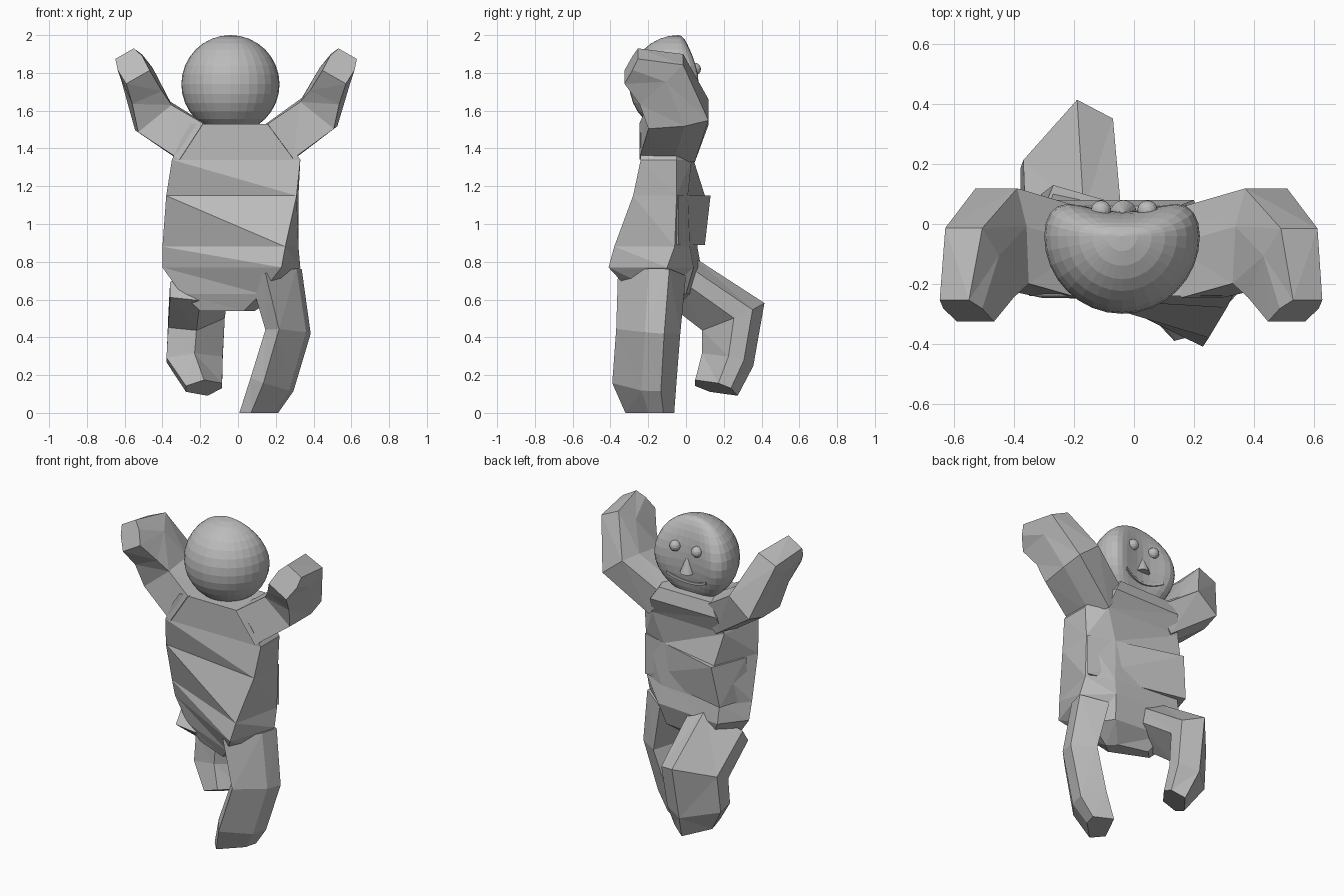
import bpy, bmesh, math
from mathutils import Vector, Matrix

cube = bpy.data.objects.get("Cube")
if cube:
    bpy.data.objects.remove(cube, do_unlink=True)

grey = bpy.data.materials.new("plain grey")
grey.use_nodes = True
grey.diffuse_color = (0.5, 0.5, 0.5, 1)
grey.node_tree.nodes["Principled BSDF"].inputs["Base Color"].default_value = (0.5, 0.5, 0.5, 1)


def finish(name, bm):
    """Turn a bmesh into a named, flat shaded object."""
    bmesh.ops.recalc_face_normals(bm, faces=bm.faces)
    mesh = bpy.data.meshes.new(name)
    bm.to_mesh(mesh)
    bm.free()
    mesh.materials.append(grey)
    obj = bpy.data.objects.new(name, mesh)
    bpy.context.collection.objects.link(obj)
    return obj


def skin(name, rings):
    """Join rings of points into a closed solid."""
    bm = bmesh.new()
    loops = [[bm.verts.new(p) for p in ring] for ring in rings]
    for low, high in zip(loops, loops[1:]):
        for i in range(len(low)):
            j = (i + 1) % len(low)
            bm.faces.new((low[i], low[j], high[j], high[i]))
    bm.faces.new(loops[0])
    bm.faces.new(loops[-1])
    bmesh.ops.triangulate(bm, faces=bm.faces)
    return finish(name, bm)


def stack(name, sections):
    """Stack of flat outlines, each given by its height and its corners."""
    return skin(name, [[(x, y, z) for x, y in corners] for z, *corners in sections])


def limb(name, sections, across, profile):
    """Loft a profile along a path: centre, half size along 'across', other half size."""
    path = [Vector(s[0]) for s in sections]
    rings = []
    for i, (_, a, b) in enumerate(sections):
        ahead = path[min(i + 1, len(path) - 1)] - path[i]
        behind = path[i] - path[max(i - 1, 0)]
        t = (ahead.normalized() + behind.normalized()).normalized()
        u = (across - across.dot(t) * t).normalized()
        v = t.cross(u)
        ring = [path[i] + u * p * a + v * q * b for p, q in profile]
        rings.append([Vector((p.x, p.y, max(p.z, 0))) for p in ring])
    return skin(name, rings)


# Torso, twisted at the hips
stack("torso", [
    (.54, (-.2, -.1), (.03, -.2), (.09, -.15), (.04, -.1), (-.15, -.05)),
    (.63, (-.3, -.09), (.12, -.28), (.22, -.12), (.14, 0), (-.2, .03)),
    (.77, (-.4, -.07), (.23, -.41), (.33, -.1), (.17, .04), (-.28, .08)),
    (.88, (-.4, -.1), (.25, -.38), (.32, -.06), (.16, .02), (-.28, .06)),
    (1.15, (-.38, -.19), (.31, -.28), (.32, -.05), (.15, .01), (-.27, .1)),
    (1.34, (-.35, -.24), (.33, -.24), (.33, -.05), (.22, .03), (-.3, .04)),
    (1.45, (-.3, -.24), (.26, -.24), (.26, -.05), (.2, .08), (-.27, .08)),
    (1.53, (-.25, -.24), (.19, -.24), (.19, -.05), (.15, .06), (-.22, .06))])

# Raised belly panel, set at a slant
stack("belly_panel", [
    (.89, (-.37, -.1), (.2, -.1), (.32, -.04), (-.31, .1)),
    (1.15, (-.36, -.1), (.2, -.1), (.32, -.04), (-.27, .13))])

# Arms, raised with the hands turned back
arm_shape = ((1, .75), (.2, 1), (-1, .95), (-1, -.95), (.2, -1), (1, -.75))
for side, name in ((1, "left_arm"), (-1, "right_arm")):
    shift = min(side, 0) * .02
    limb(name, [
        ((side * .2 + shift, -.1, 1.42), .15, .12),
        ((side * .43 + shift, -.04, 1.59 + shift), .16, .12),
        ((side * .505 + shift, -.13, 1.77), .16, .09),
        ((side * .545 + shift, -.29, 1.84), .08, .075)],
        Vector((0, 1, 0)), arm_shape)

# Legs, one standing and one lifted forward
x_axis = Vector((1, 0, 0))
limb("standing_leg", [
    ((.2, -.18, .74), .14, .18),
    ((.265, -.2, .43), .12, .17),
    ((.18, -.22, .15), .12, .17),
    ((.11, -.19, -.03), .11, .13)], x_axis,
    ((1, -.5), (.8, .1), (-.4, 1), (-1, .4), (-.1, -1)))
limb("lifted_leg", [
    ((-.2, -.04, .71), .16, .14),
    ((-.22, .25, .51), .15, .18),
    ((-.23, .22, .28), .15, .14),
    ((-.18, .16, .13), .1, .12)], x_axis,
    ((0, 1), (1, 0), (1, -.6), (.2, -1), (-1, .2), (-1, .9)))

# Head: a ball with a flattened, slightly hollow face
centre = Vector((-.04, -.04, 1.74))


def face_depth(x, y):
    return y * (.31 + 8 * x * x)


bm = bmesh.new()
bmesh.ops.create_uvsphere(bm, u_segments=32, v_segments=16, radius=.26)
for v in bm.verts:
    if v.co.y > 0:
        v.co.y = face_depth(v.co.x, v.co.y)
    v.co += centre
finish("head", bm)

# Eyes
for name, x in (("left_eye", .045), ("right_eye", -.11)):
    bm = bmesh.new()
    bmesh.ops.create_uvsphere(bm, u_segments=16, v_segments=8, radius=.034,
                              matrix=Matrix.Translation((x, .045, 1.82)))
    finish(name, bm)

# Nose
bm = bmesh.new()
bmesh.ops.create_cone(bm, cap_ends=True, segments=16, radius1=.045, radius2=0, depth=.11,
                      matrix=Matrix.Translation((-.035, .035, 1.72)))
finish("nose", bm)

# Mouth: a thin smiling lip
rings = []
for i in range(9):
    x = (i - 4) * .035
    z = -.14 + x * x * 2
    y = face_depth(x, math.sqrt(.26 ** 2 - x * x - z * z))
    p = centre + Vector((x, y, z))
    rings.append([p + Vector((0, a, b)) * .008 for a, b in ((1, 1), (-1, 1), (-1, -1), (1, -1))])
skin("mouth", rings)
